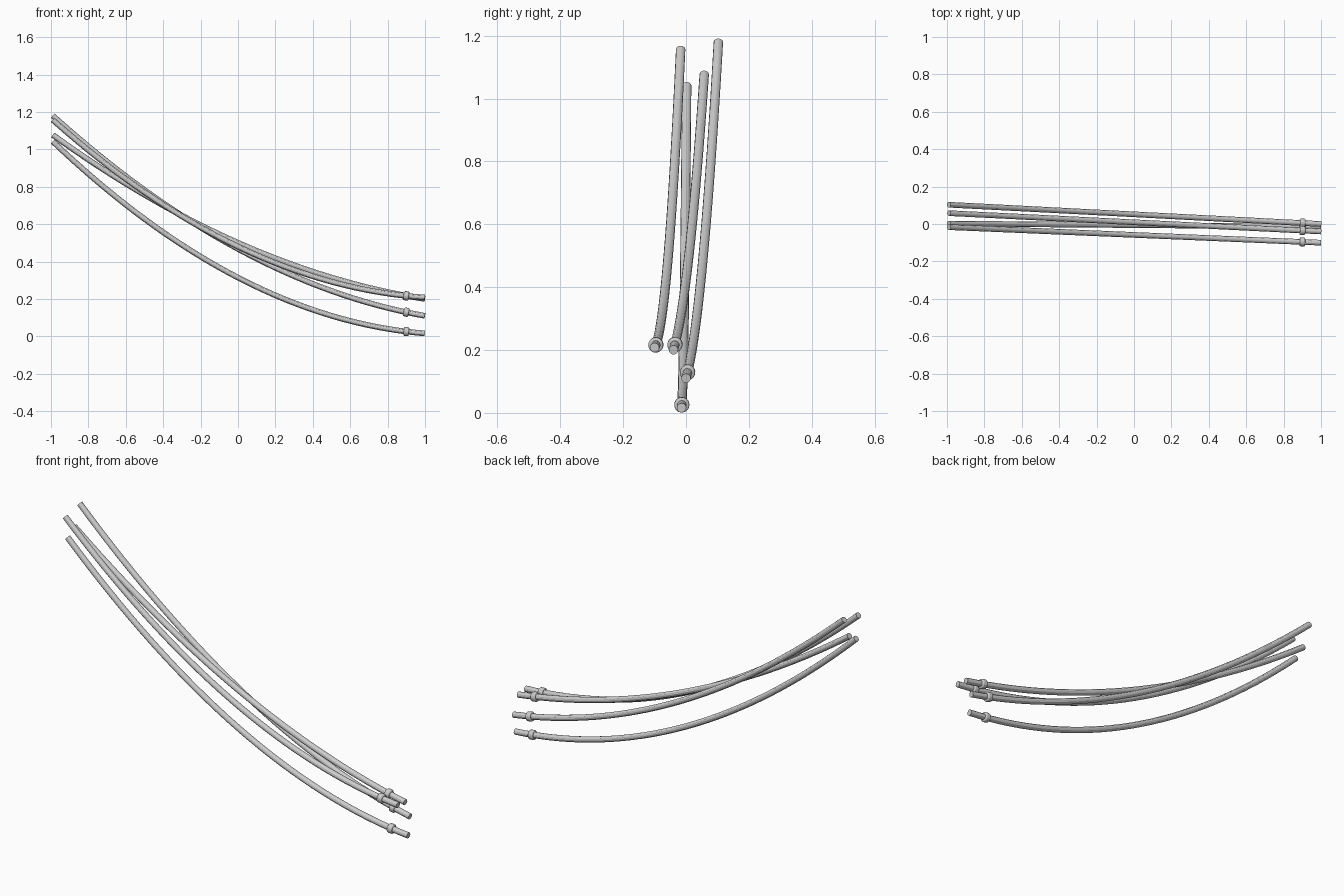
import bpy
from mathutils import Vector

if "Cube" in bpy.data.objects:
    bpy.data.objects.remove(bpy.data.objects["Cube"])

TUBE_R = 0.015
SEGMENTS = 32

# name, left end (y, z), right end (y, z), sag of the parabola
HOSES = [
    ("hose_a", (-0.017, 1.157), (-0.100, 0.208), 0.205),
    ("hose_b", (0.002, 1.042), (-0.014, 0.016), 0.217),
    ("hose_c", (0.058, 1.077), (-0.040, 0.200), 0.140),
    ("hose_d", (0.103, 1.180), (0.000, 0.110), 0.180),
]
X0, X1 = -0.99, 0.999


def point(left, right, sag, x):
    t = (x - X0) / (X1 - X0)
    y = left[0] + (right[0] - left[0]) * t
    z = left[1] + (right[1] - left[1]) * t - sag * 4 * t * (1 - t)
    return Vector((x, y, z))


def smooth(obj):
    bpy.ops.object.select_all(action='DESELECT')
    obj.select_set(True)
    bpy.context.view_layer.objects.active = obj
    if obj.type == 'CURVE':
        bpy.ops.object.convert(target='MESH')
    bpy.ops.object.shade_smooth_by_angle()


# Sagging hose with closed ends
def hose(name, left, right, sag):
    curve = bpy.data.curves.new(name, 'CURVE')
    curve.dimensions = '3D'
    curve.bevel_depth = TUBE_R
    curve.bevel_resolution = 4
    curve.use_fill_caps = True
    spline = curve.splines.new('POLY')
    spline.points.add(SEGMENTS)
    for i, p in enumerate(spline.points):
        x = X0 + (X1 - X0) * i / SEGMENTS
        p.co = (*point(left, right, sag, x), 1)
    obj = bpy.data.objects.new(name, curve)
    bpy.context.collection.objects.link(obj)
    smooth(obj)


# Rounded collar near the low end, aligned with the hose
def collar(name, left, right, sag):
    centre = point(left, right, sag, 0.9)
    direction = point(left, right, sag, 0.91) - point(left, right, sag, 0.89)
    bpy.ops.mesh.primitive_cylinder_add(
        vertices=20, radius=0.024, depth=0.028, location=centre,
        rotation=direction.to_track_quat('Z', 'Y').to_euler())
    obj = bpy.context.object
    obj.name = name
    bevel = obj.modifiers.new("round_edges", 'BEVEL')
    bevel.width = 0.006
    bevel.segments = 3
    smooth(obj)


for label, left, right, sag in HOSES:
    hose(label, left, right, sag)
    collar(label.replace("hose", "collar"), left, right, sag)
